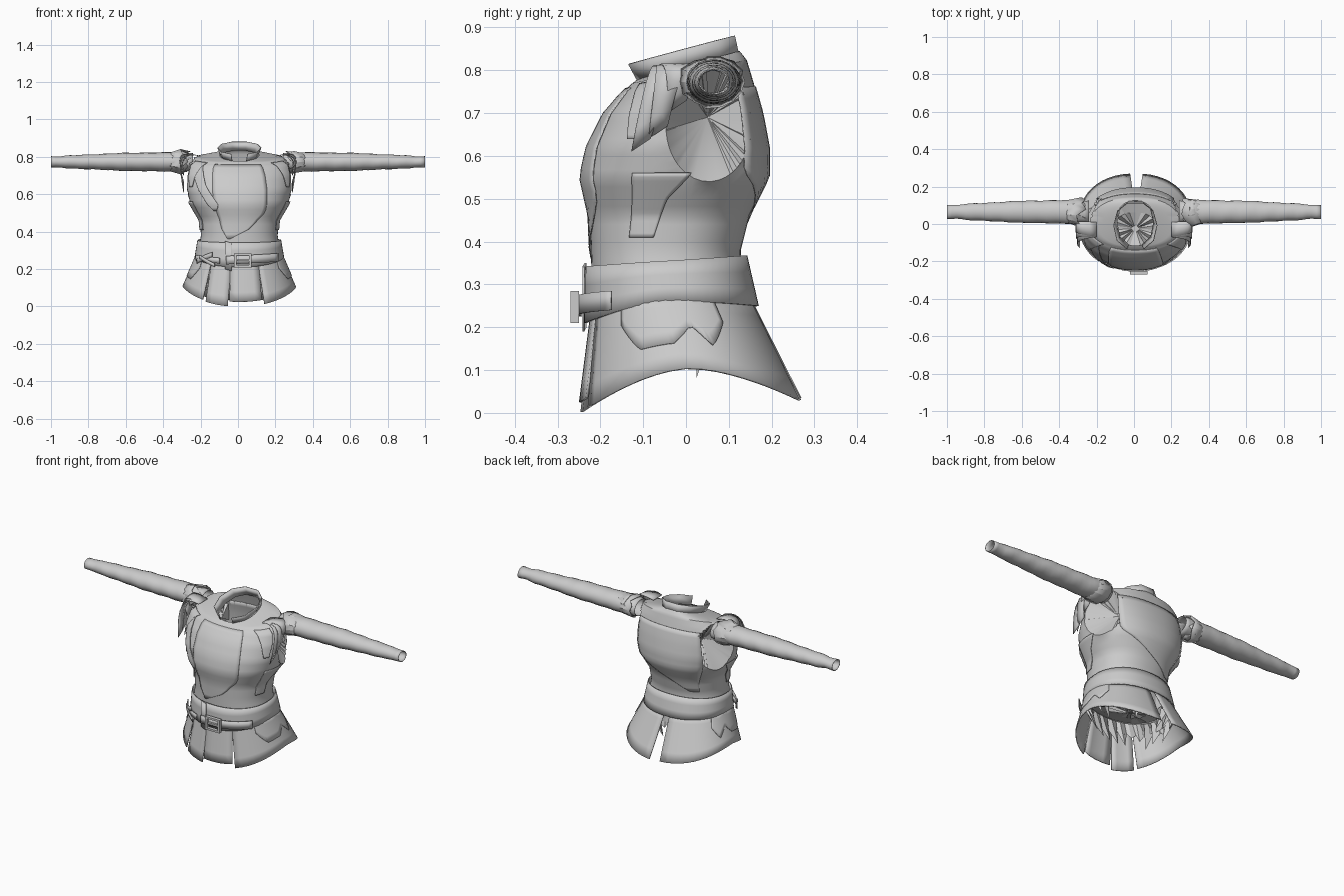
import bpy, bmesh, math, random
from mathutils import Vector

random.seed(4)
cube = bpy.data.objects.get("Cube")
if cube:
    bpy.data.objects.remove(cube, do_unlink=True)

cloth = bpy.data.materials.new("grey_cloth")
cloth.use_nodes = True
GREY = (0.6, 0.6, 0.6, 1)
cloth.diffuse_color = GREY
cloth.node_tree.nodes["Principled BSDF"].inputs["Base Color"].default_value = GREY


def lerp(a, b, t):
    return a + (b - a) * t


def sample(rows, key):
    """Interpolate the rows of a table by their first column."""
    key = min(max(key, rows[0][0]), rows[-1][0])
    for a, b in zip(rows, rows[1:]):
        if key <= b[0]:
            t = (key - a[0]) / (b[0] - a[0])
            return [lerp(p, q, t) for p, q in zip(a, b)]


def ring(deg, half_width, front, back):
    """Point on a rounded body outline; 0 degrees is the front."""
    s, c = math.sin(math.radians(deg)), math.cos(math.radians(deg))
    x = .007 + half_width * math.copysign(abs(s) ** 0.9, s)
    y = (front + back) / 2 - (back - front) / 2 * math.copysign(abs(c) ** 0.9, c)
    return x, y


def finish(name, bm, thickness=0, angle=40):
    bmesh.ops.recalc_face_normals(bm, faces=bm.faces)
    mesh = bpy.data.meshes.new(name)
    bm.to_mesh(mesh)
    bm.free()
    obj = bpy.data.objects.new(name, mesh)
    bpy.context.collection.objects.link(obj)
    mesh.materials.append(cloth)
    if thickness:
        solid = obj.modifiers.new("thickness", "SOLIDIFY")
        solid.thickness = thickness
    bpy.ops.object.select_all(action="DESELECT")
    obj.select_set(True)
    bpy.context.view_layer.objects.active = obj
    bpy.ops.object.shade_smooth_by_angle(angle=math.radians(angle))


def sheet(fn, nu, nv, closed=False):
    """Grid of quads over fn(u, v), optionally closed along u."""
    bm = bmesh.new()
    cols = nu if closed else nu + 1
    grid = [[bm.verts.new(fn(i / nu, j / nv)) for i in range(cols)] for j in range(nv + 1)]
    for j in range(nv):
        for i in range(nu):
            k = (i + 1) % cols
            bm.faces.new((grid[j][i], grid[j][k], grid[j + 1][k], grid[j + 1][i]))
    return bm


# Torso outline: height, half width, front, back, tilt
BODY = [(.2, .215, -.21, .14, 0), (.3, .218, -.22, .13, 0), (.38, .205, -.222, .128, 0),
        (.46, .21, -.225, .148, 0), (.55, .262, -.245, .193, 0), (.62, .28, -.23, .193, 0),
        (.7, .28, -.19, .178, 0), (.765, .268, -.148, .155, .1), (.795, .235, -.125, .142, .2),
        (.81, .105, -.115, .125, .28)]


def body(deg, height, off=0):
    z, w, f, b, tilt = sample(BODY, height)
    x, y = ring(deg, w + off, f - off, b + off)
    return x, y, z + tilt * y


# Torso with armholes
levels = []
for a, b in zip(BODY, BODY[1:]):
    levels += [lerp(a[0], b[0], k / 4) for k in range(4)]
levels.append(BODY[-1][0])
last = len(levels) - 1
bm = sheet(lambda u, v: body(360 * u, levels[round(v * last)]), 72, last, True)
HOLE_Y, HOLE_Z, HOLE_RY, HOLE_RZ = .053, .67, .1, .13


def hole_distance(p):
    return math.hypot((p.y - HOLE_Y) / HOLE_RY, (p.z - HOLE_Z) / HOLE_RZ)


gone = [f for f in bm.faces
        if abs(f.calc_center_median().x) > .14 and hole_distance(f.calc_center_median()) < 1]
bmesh.ops.delete(bm, geom=gone, context="FACES")
rim = [v for v in bm.verts if v.is_boundary and abs(v.co.x) > .125 and .45 < v.co.z < .85]
for v in rim:
    d = hole_distance(v.co)
    v.co.y = HOLE_Y + (v.co.y - HOLE_Y) / d
    v.co.z = HOLE_Z + (v.co.z - HOLE_Z) / d
# Recessed lining closing each armhole
rim_edges = [e for e in bm.edges if e.is_boundary and all(v in rim for v in e.verts)]
apex = {s: bm.verts.new((s * .14, .05, .69)) for s in (-1, 1)}
for e in rim_edges:
    a, b = e.verts
    bm.faces.new((a, b, apex[1 if a.co.x > 0 else -1]))
finish("torso", bm)


# Standing collar, open in a notch at the front
def collar(u, v):
    deg = lerp(20, 340, u)
    x, y = ring(deg, lerp(.1, .118, v), lerp(-.118, -.142, v), lerp(.13, .12, v))
    return x, y, lerp(.8, .85, v) + .27 * y


finish("collar", sheet(collar, 9, 1), .004, 25)


# Cloth pieces lying on the torso, given as rows of height and angle range
def patch(name, rows, off, flip=1):
    rows = sorted(rows)

    def point(u, v):
        z, a, b = sample(rows, lerp(rows[0][0], rows[-1][0], v))
        return body(flip * lerp(a, b, u), z, off)
    finish(name, sheet(point, 12, 16), .003)


patch("front_overlap", [(.78, -28, 24), (.5, -28, 33), (.42, -25, 15), (.36, -15, -12)], .005)
patch("chest_sash", [(.79, -66, -44), (.65, -50, -36), (.54, -36, -22), (.51, -31, -27)], .011)
patch("back_overlap", [(.75, 140, 225), (.56, 132, 225), (.4, 135, 150)], .003, -1)
for side, label in ((1, "left"), (-1, "right")):
    patch(label + "_side_panel", [(.56, 66, 98), (.5, 66, 88), (.41, 64, 82)], .008, side)
    patch(label + "_shoulder_fold", [(.79, 40, 66), (.72, 50, 68), (.64, 58, 66)], .012, side)

# Loose strips draped over the shoulder tips
for side, label in ((1, "left"), (-1, "right")):
    for tip_y, tip_z, bulge in ((-.105, .61, .34), (-.065, .64, .355), (-.02, .7, .36)):
        def drape(u, v):
            a, b = Vector((.2, -.03, .805)), Vector((bulge, tip_y / 2, .85))
            c = Vector((.292, tip_y, tip_z + .03 * u))
            p = a.lerp(b, v).lerp(b.lerp(c, v), v)
            return side * p.x, p.y + (u - .5) * lerp(.08, .045, v), p.z
        finish(label + "_shoulder_strip", sheet(drape, 2, 8), .003)

# Sleeves with jagged shoulder ruffles: distance out, radius
ARM = [(.24, .058), (.35, .064), (.5, .06), (.62, .059), (.75, .05), (.9, .043),
       (.95, .036), (1, .037)]


def tube_point(side, x, radius, turn):
    a = math.tau * turn
    return side * x, .065 + radius * math.cos(a), .773 + radius * .82 * math.sin(a)


for side, label in ((1, "left"), (-1, "right")):
    def sleeve(u, v):
        x, r = sample(ARM, lerp(.24, 1, v))
        return tube_point(side, x, r + .0015 * math.sin(x * 60 + u * 12), u)

    finish(label + "_sleeve", sheet(sleeve, 20, 30, True), .003)
    for layer in range(2):
        jag = [random.uniform(-.03, .03) for _ in range(14)]

        def ruffle(u, v):
            j = jag[round(u * 14) % 14] * v
            return tube_point(side, lerp(.37 - .03 * layer, .28, v) + j,
                              lerp(.06, .078 - .01 * layer, v) + j * .3, u)
        finish(label + "_ruffle", sheet(ruffle, 14, 2, True), .003, 20)


# Skirt panels with slits
def skirt(deg, v, off=0, lift=0):
    c = math.cos(math.radians(deg))
    hem = .105 + lift - (.105 if c > 0 else .075) * abs(c) ** 1.5
    x, y = ring(deg, lerp(.23, .304, v) + off, lerp(-.218, -.25, v) - off,
                lerp(.148, .27, v) + off)
    return x, y, lerp(.275, hem, v)


PANELS = [("left", 24, 174, 0), ("right", 184, 322, .005), ("front_right", 326, 350, 0),
          ("front_middle", 352, 381, .025)]
for label, start, end, lift in PANELS:
    def panel(u, v):
        return skirt(lerp(start - 2 + 2 * v, end + 2 - 2 * v, u), v, 0, lift)
    finish(label + "_skirt_panel", sheet(panel, max(4, (end - start) // 7), 5), .006)

# Hip patches with a notched lower edge
for side, label in ((1, "left"), (-1, "right")):
    def hip(u, v):
        edge = min(u, 1 - u) * 5
        depth = .65 * min(1, .5 + edge / 2) - .25 * max(0, 1 - abs(u - .65) * 7)
        return skirt(side * lerp(54, 118, u), depth * v, .004)
    finish(label + "_hip_patch", sheet(hip, 24, 4), .003)


# Ragged undershirt inside the skirt, gathered to a floor in the middle
def fringe(u, v):
    i = round(u * 56)
    spike = (.07 + .05 * math.sin(i * 2.3)) if i % 2 else 0
    x, y = ring(360 * u, lerp(.21, .24 - spike * .5, v), lerp(-.2, -.2 + spike * .5, v),
                lerp(.13, .16 - spike * .5, v))
    return x, y, lerp(.26, .2 - spike, v)


def floor(u, v):
    x, y = ring(360 * u, lerp(.215, .02, v), lerp(-.21, -.04, v), lerp(.135, -.01, v))
    return x, y, lerp(.27, .22, v) + .012 * math.sin(u * 75) * v


finish("undershirt_fringe", sheet(fringe, 56, 1, True), 0, 10)
bm = sheet(floor, 28, 2, True)
bmesh.ops.holes_fill(bm, edges=[e for e in bm.edges
                                if e.is_boundary and abs(e.verts[0].co.x) < .03
                                and abs(e.verts[0].co.y + .025) < .03])
finish("undershirt_floor", bm, 0, 10)


# Wide waist wrap
def wrap(u, v):
    c = math.cos(math.tau * u)
    x, y = ring(360 * u, lerp(.24, .224, v), lerp(-.238, -.236, v), lerp(.17, .143, v))
    low = .26 - (.05 * c ** 1.5 if c > 0 else .01 * c * c)
    return x, y, lerp(low, .355 - .013 * c, v)


finish("waist_wrap", sheet(wrap, 56, 3, True), .006)


# Narrow straps, knot and buckle at the front
def strap(name, start, end, low, high, rise, off):
    def point(u, v):
        x, y = ring(lerp(start, end, u), .245 + off, -.241 - off, .17 + off)
        return x, y, lerp(low, high, v) + rise * u
    finish(name, sheet(point, 14, 1), .005)


strap("belt_strap", -14, 52, .225, .27, .015, .013)
strap("belt_tail", -66, -22, .245, .275, -.015, .01)
strap("knot_upper", -60, -32, .23, .255, .035, .014)
strap("knot_lower", -52, -28, .255, .275, -.045, .018)
strap("hanging_tab", -16, -8, .2, .35, -.01, .003)


def box(name, centre, size):
    bm = bmesh.new()
    bmesh.ops.create_cube(bm, size=1)
    for v in bm.verts:
        v.co = Vector(c + s * k for c, s, k in zip(centre, size, v.co))
    finish(name, bm)


for s in (-1, 1):
    box("buckle_side", (.025 + s * .04, -.26, .247), (.012, .02, .075))
    box("buckle_bar", (.025, -.26, .247 + s * .032), (.08, .02, .011))
box("buckle_pin", (.03, -.262, .247), (.07, .012, .01))
